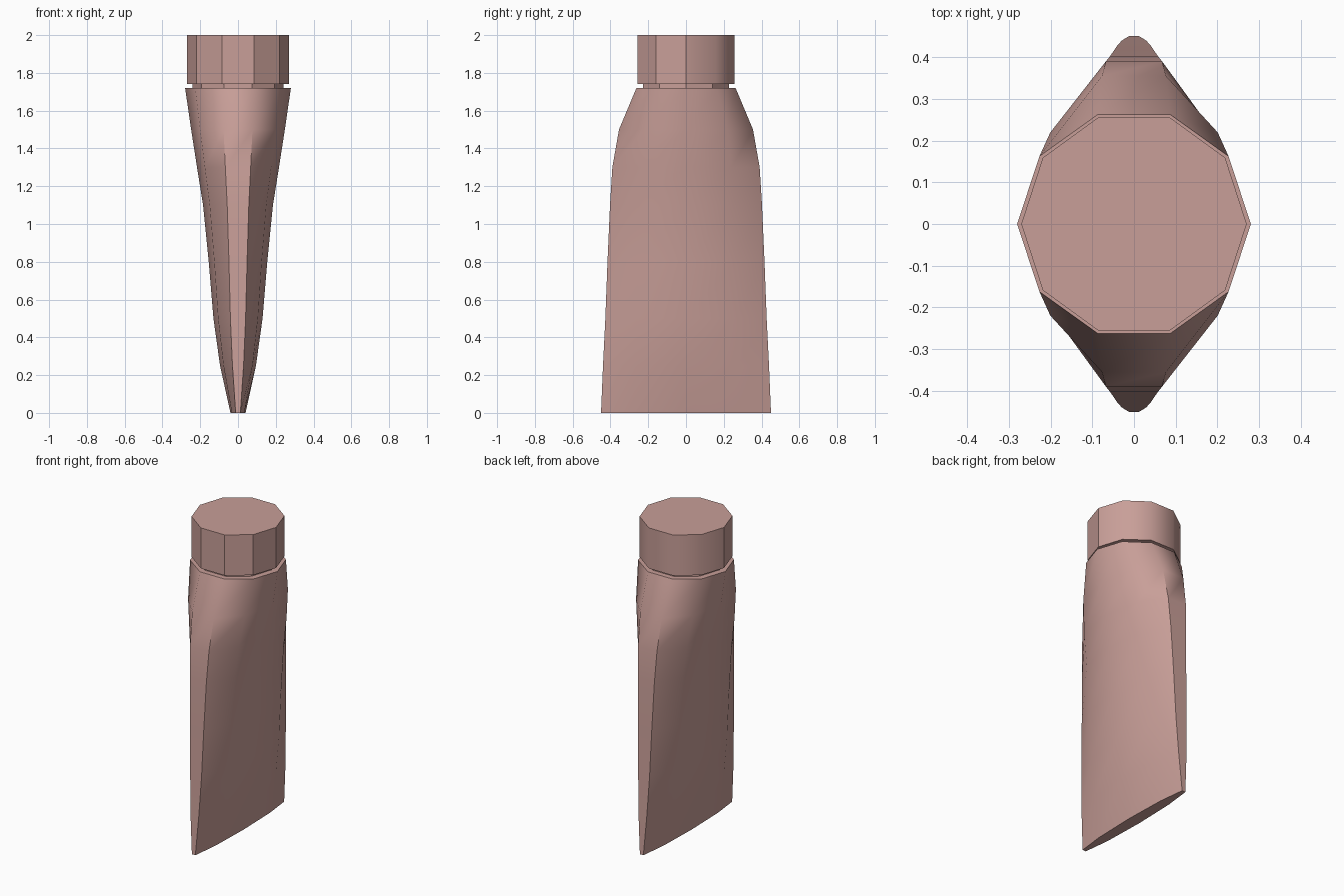
import bpy, bmesh
from math import cos, sin, pi, radians

cube = bpy.data.objects.get("Cube")
if cube:
    bpy.data.objects.remove(cube)

SIDES = 10
mat = bpy.data.materials.new("dusty pink plastic")
mat.use_nodes = True
pink = (0.58, 0.345, 0.315, 1)
mat.diffuse_color = pink
mat.node_tree.nodes["Principled BSDF"].inputs["Base Color"].default_value = pink


def loft(name, sections):
    """Closed ten-sided loft through (z, x radius, y radius) sections."""
    bm = bmesh.new()
    rings = []
    for z, rx, ry in sections:
        angles = [2 * pi * i / SIDES for i in range(SIDES)]
        rings.append([bm.verts.new((rx * cos(a), ry * sin(a), z)) for a in angles])
    for low, high in zip(rings, rings[1:]):
        for i in range(SIDES):
            j = (i + 1) % SIDES
            bm.faces.new((low[i], low[j], high[j], high[i]))
    bm.faces.new(rings[0][::-1])
    bm.faces.new(rings[-1])
    mesh = bpy.data.meshes.new(name)
    bm.to_mesh(mesh)
    bm.free()
    mesh.materials.append(mat)
    obj = bpy.data.objects.new(name, mesh)
    bpy.context.collection.objects.link(obj)
    return obj


# Tube body: flat crimped end at the bottom, round shoulder at the top
body = loft("tube_body", [
    (0, 0.04, 0.473),
    (0.25, 0.095, 0.462),
    (0.5, 0.13, 0.449),
    (0.8, 0.155, 0.437),
    (1.1, 0.185, 0.423),
    (1.3, 0.217, 0.41),
    (1.5, 0.248, 0.373),
    (1.72, 0.28, 0.276),
])
bpy.ops.object.select_all(action='DESELECT')
body.select_set(True)
bpy.context.view_layer.objects.active = body
bpy.ops.object.shade_smooth_by_angle(angle=radians(50))

# Recessed neck between body and cap
loft("neck", [(1.715, 0.24, 0.24), (1.75, 0.24, 0.24)])

# Faceted cap, smooth on its back half
cap = loft("cap", [(1.74, 0.27, 0.27), (2, 0.27, 0.27)])
for face in cap.data.polygons:
    face.use_smooth = face.center.y > 0.02 and abs(face.normal.z) < 0.5
